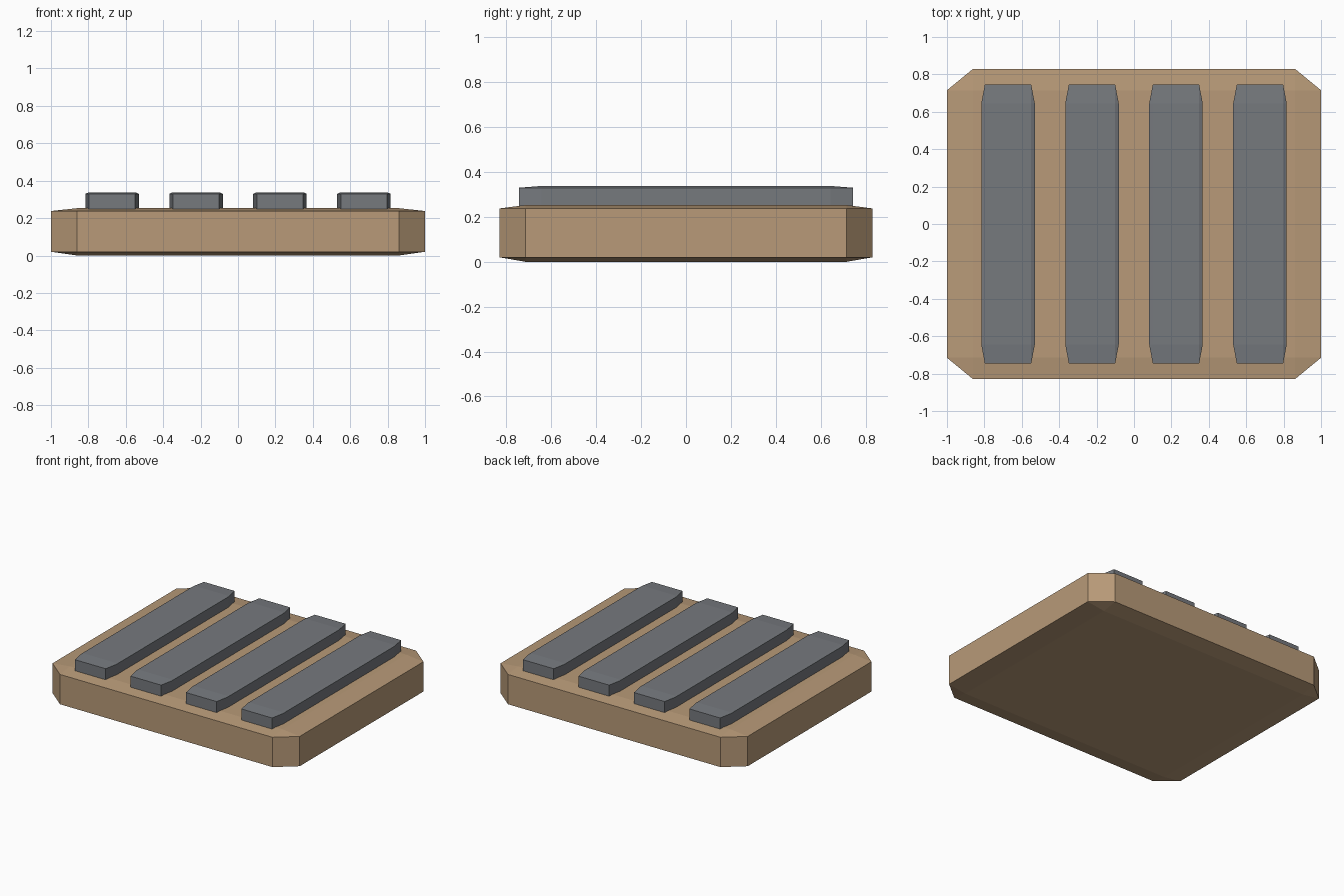
import bpy
import bmesh
import math

default_cube = bpy.data.objects.get("Cube")
if default_cube:
    bpy.data.objects.remove(default_cube, do_unlink=True)


def make_material(name, rgb):
    colour = (*rgb, 1.0)
    mat = bpy.data.materials.new(name)
    mat.use_nodes = True
    mat.diffuse_color = colour
    shader = next(n for n in mat.node_tree.nodes if n.type == 'BSDF_PRINCIPLED')
    shader.inputs["Base Color"].default_value = colour
    shader.inputs["Roughness"].default_value = 0.8
    return mat


def bevelled_block(name, inner, outer, levels, x, mat):
    """Block with cut corners and softly sloped rims.

    inner / outer are half sizes of the flat faces and of the walls;
    levels are the z of bottom face, lower rim, upper rim and top face."""
    (ix, iy), (ox, oy) = inner, outer
    bottom, low_rim, high_rim, top = levels
    bm = bmesh.new()
    for sx in (-1, 1):
        for sy in (-1, 1):
            for z in (bottom, top):
                bm.verts.new((sx * ix, sy * iy, z))
            for z in (low_rim, high_rim):
                bm.verts.new((sx * ox, sy * iy, z))
                bm.verts.new((sx * ix, sy * oy, z))
    bmesh.ops.convex_hull(bm, input=bm.verts[:])
    # Merge the hull triangles into clean flat faces
    bmesh.ops.dissolve_limit(bm, angle_limit=math.radians(0.5),
                             verts=bm.verts[:], edges=bm.edges[:])
    bmesh.ops.recalc_face_normals(bm, faces=bm.faces[:])
    mesh = bpy.data.meshes.new(name)
    bm.to_mesh(mesh)
    bm.free()
    mesh.materials.append(mat)
    obj = bpy.data.objects.new(name, mesh)
    obj.location.x = x
    bpy.context.collection.objects.link(obj)
    return obj


tan = make_material("tan", (0.479, 0.323, 0.188))
slate_grey = make_material("slate grey", (0.18, 0.192, 0.208))

# Base slab
bevelled_block("base_slab", (0.86, 0.715), (1.0, 0.83),
               (0.0, 0.02, 0.238, 0.253), 0.0, tan)

# Row of four raised bars, sunk slightly into the slab
spacing = 0.449
for i in range(4):
    bevelled_block(f"bar_{i + 1}", (0.124, 0.645), (0.143, 0.745),
                   (0.2, 0.207, 0.33, 0.338), (i - 1.5) * spacing, slate_grey)
